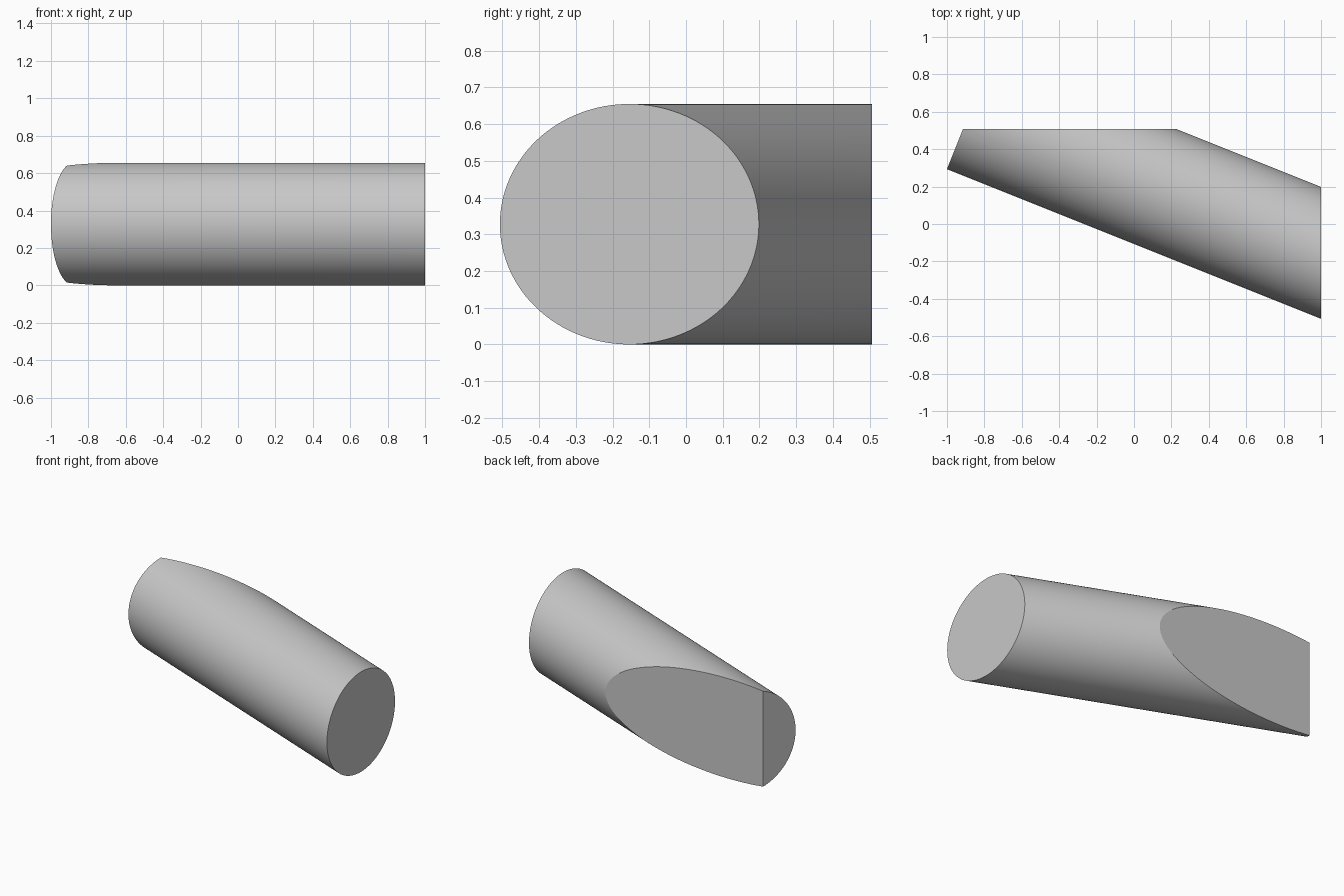
import bpy, bmesh, math
from mathutils import Matrix, Vector

cube = bpy.data.objects.get("Cube")
if cube:
    bpy.data.objects.remove(cube, do_unlink=True)

RADIUS = 0.3275
BACK = 0.507
LENGTH = 3.0
angle = math.atan(0.4)

# Plain grey material
grey = bpy.data.materials.new("light_grey")
grey.use_nodes = True
color = (0.58, 0.58, 0.58, 1)
grey.diffuse_color = color
grey.node_tree.nodes["Principled BSDF"].inputs["Base Color"].default_value = color

# Round bar lying along a slanted axis, its square end at the left
axis = Vector((math.cos(angle), -math.sin(angle), 0))
side = Vector((math.sin(angle), math.cos(angle), 0))
corner = Vector((-1, 0.8 - BACK, RADIUS))
start = corner + side * RADIUS
turn = axis.to_track_quat('Z', 'Y').to_matrix().to_4x4()
place = Matrix.Translation(start + axis * LENGTH / 2) @ turn

bm = bmesh.new()
bmesh.ops.create_cone(bm, cap_ends=True, segments=128, radius1=RADIUS,
                      radius2=RADIUS, depth=LENGTH, matrix=place)


# Slice the mitred end and the flat back, closing each cut
def slice_off(point, normal):
    geom = bm.verts[:] + bm.edges[:] + bm.faces[:]
    cut = bmesh.ops.bisect_plane(bm, geom=geom, plane_co=point, plane_no=normal,
                                 clear_outer=True, dist=1e-5)
    rim = [e for e in cut["geom_cut"] if isinstance(e, bmesh.types.BMEdge)]
    bmesh.ops.edgeloop_fill(bm, edges=rim)


slice_off((1, 0, 0), (1, 0, 0))
slice_off((0, BACK, 0), (0, 1, 0))
bmesh.ops.recalc_face_normals(bm, faces=bm.faces[:])

mesh = bpy.data.meshes.new("cut_bar")
bm.to_mesh(mesh)
bm.free()
mesh.materials.append(grey)
bar = bpy.data.objects.new("cut_bar", mesh)
bpy.context.collection.objects.link(bar)

# Smooth curved side, crisp cut faces
bpy.ops.object.select_all(action='DESELECT')
bar.select_set(True)
bpy.context.view_layer.objects.active = bar
bpy.ops.object.shade_smooth_by_angle(angle=math.radians(15))
